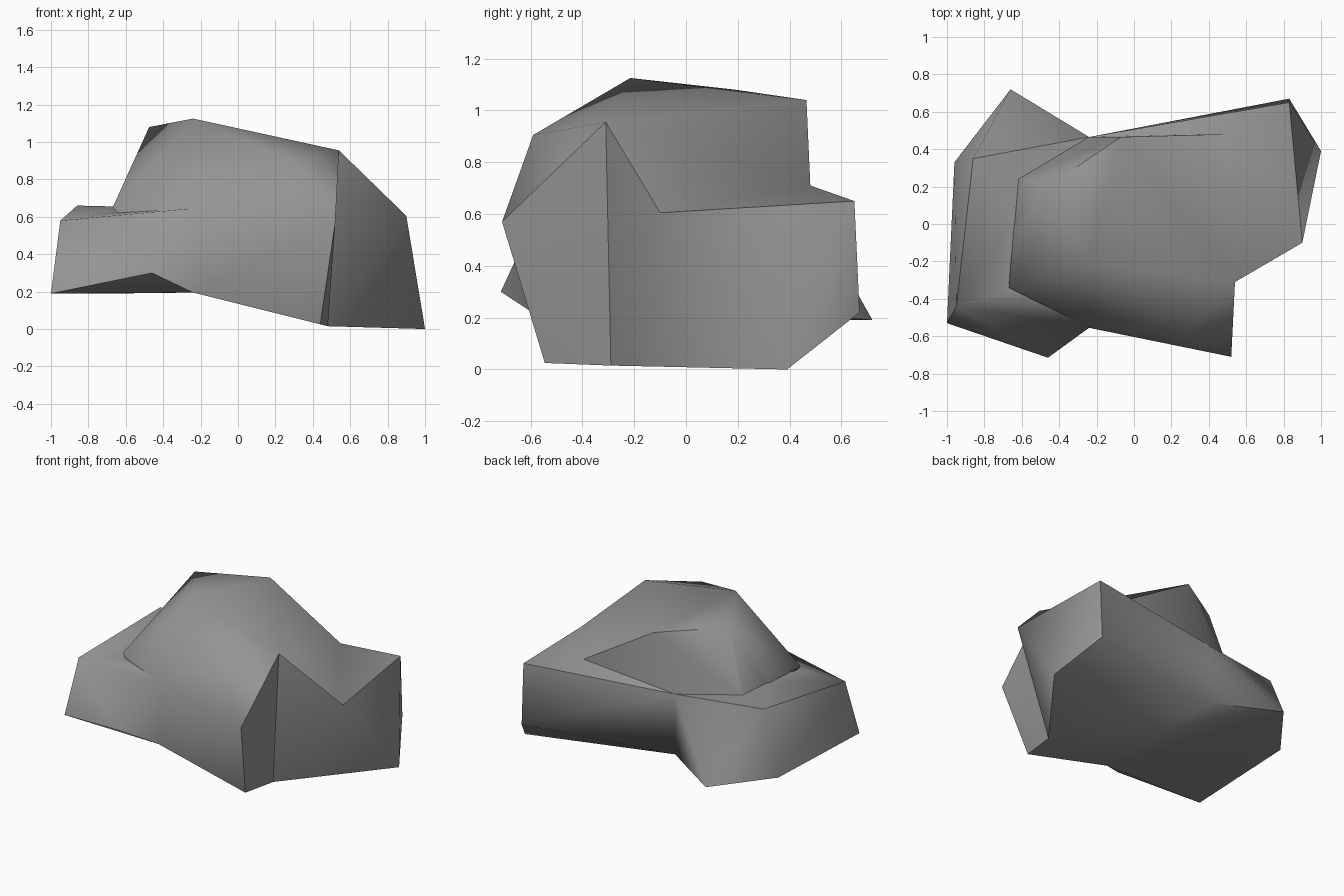
import bpy, bmesh, math

if "Cube" in bpy.data.objects:
    bpy.data.objects.remove(bpy.data.objects["Cube"])

stone = bpy.data.materials.new("stone grey")
stone.diffuse_color = (0.3, 0.3, 0.3, 1)
stone.use_nodes = True
stone.node_tree.nodes["Principled BSDF"].inputs["Base Color"].default_value = stone.diffuse_color

# Corners shared between the chunks
peak, peak_left, peak_back = (-.24, -.215, 1.125), (-.475, .19, 1.08), (-.07, .465, 1.04)
shoulder, brow = (.54, -.31, .955), (.286, -.59, .905)
left_front, left_back = (-.67, -.34, .65), (-.62, .24, .645)
seam_front, seam_back = (-.24, -.555, .645), (-.24, .465, .645)
base_front, base_back = (-.24, -.555, .195), (-.24, .465, .215)
foot, ledge, notch = (.48, -.29, .015), (.90, -.10, .605), (.475, .48, .71)


def chunk(name, points):
    """Convex boulder chunk from its corner points."""
    bm = bmesh.new()
    for p in points:
        bm.verts.new(p)
    bmesh.ops.convex_hull(bm, input=bm.verts[:])
    loose = [v for v in bm.verts if not v.link_faces]
    bmesh.ops.delete(bm, geom=loose, context='VERTS')
    bmesh.ops.recalc_face_normals(bm, faces=bm.faces[:])
    me = bpy.data.meshes.new(name)
    bm.to_mesh(me)
    bm.free()
    me.materials.append(stone)
    ob = bpy.data.objects.new(name, me)
    bpy.context.collection.objects.link(ob)
    return ob


# Front block with the upper brow
rock = chunk("rock", [peak, peak_left, shoulder, brow, left_front, seam_front, base_front,
                      base_back, foot, (.52, -.71, .57), (.44, -.545, .025)])

others = [
    # Upper dome sloping to the right
    chunk("dome", [peak, peak_left, peak_back, shoulder, ledge, notch,
                   left_front, left_back, seam_back, foot]),
    # Low wedge at the back right
    chunk("wedge", [foot, ledge, notch, seam_back, base_back, base_front,
                    (1, .39, 0), (.83, .65, .65), (.83, .67, .22)]),
    # Low block on the left
    chunk("left_block", [seam_front, seam_back, base_front, base_back,
                         (-1, -.53, .19), (-.95, -.44, .58), (-.86, .35, .66),
                         (-.96, .33, .19), (-.66, .72, .19), (-.46, -.715, .30)]),
]

# Fuse the chunks into one skin
bpy.context.view_layer.objects.active = rock
rock.select_set(True)
for ob in others:
    mod = rock.modifiers.new("fuse", 'BOOLEAN')
    mod.operation = 'UNION'
    mod.solver = 'EXACT'
    mod.object = ob
    bpy.ops.object.modifier_apply(modifier=mod.name)
    bpy.data.objects.remove(ob)

bpy.ops.object.shade_smooth_by_angle(angle=math.radians(55))
